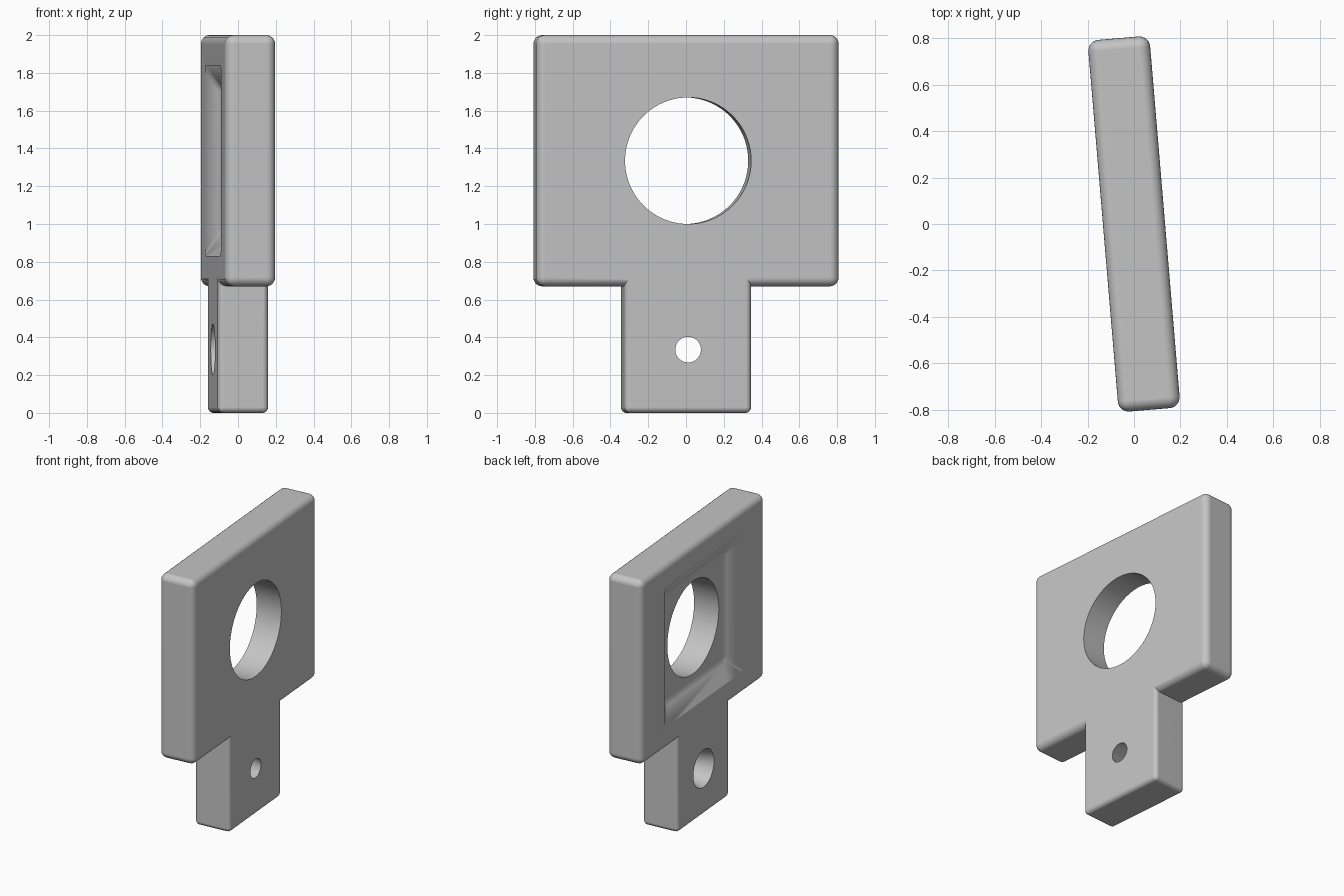
import bpy
import math
from mathutils import Matrix

cube = bpy.data.objects.get("Cube")
if cube:
    bpy.data.objects.remove(cube, do_unlink=True)

TURN = math.radians(4.8)   # whole plate is slightly turned about z
T = 0.267                  # plate thickness
HEAD_Z, STEM_Z = 1.335, 0.335

grey = bpy.data.materials.new("plain grey")
grey.use_nodes = True
COLOUR = (0.55, 0.55, 0.55, 1)
grey.diffuse_color = COLOUR
grey.node_tree.nodes["Principled BSDF"].inputs["Base Color"].default_value = COLOUR


def apply(obj, kind, **settings):
    mod = obj.modifiers.new(kind.title(), kind)
    for key, value in settings.items():
        setattr(mod, key, value)
    bpy.ops.object.select_all(action='DESELECT')
    obj.select_set(True)
    bpy.context.view_layer.objects.active = obj
    bpy.ops.object.modifier_apply(modifier=mod.name)


def rounded_box(name, size, z, radius):
    bpy.ops.mesh.primitive_cube_add(size=1)
    obj = bpy.context.object
    obj.name = name
    obj.data.transform(Matrix.Translation((0, 0, z)) @ Matrix.Diagonal((*size, 1)))
    obj.data.materials.append(grey)
    apply(obj, 'BEVEL', width=radius, segments=6, limit_method='ANGLE')
    return obj


def cutter(name, z, x0, x1, r0, r1, sides):
    """Tapered prism along x, radius r0 at x0 and r1 at x1."""
    bpy.ops.mesh.primitive_cone_add(vertices=sides, radius1=r0, radius2=r1, depth=x1 - x0)
    obj = bpy.context.object
    obj.name = name
    spin = Matrix.Rotation(math.pi / sides, 4, 'Z')
    obj.data.transform(Matrix.Translation(((x0 + x1) / 2, 0, z))
                       @ Matrix.Rotation(math.pi / 2, 4, 'Y') @ spin)
    obj.hide_render = True
    return obj


def combine(obj, other, operation):
    apply(obj, 'BOOLEAN', object=other, operation=operation, solver='EXACT')
    bpy.data.objects.remove(other, do_unlink=True)


# Broad head with a narrower stem under it
plate = rounded_box("holed_plate", (T, 1.607, 1.33), HEAD_Z, 0.047)
stem = rounded_box("stem", (T, 0.673, 0.9), 0.45, 0.03)
combine(plate, stem, 'UNION')

# Shallow square recess with sloping walls on the -x face
LIP = 0.02
DEPTH, TAPER = 0.08, 0.12
slope = TAPER / DEPTH
outer = 0.505 + LIP * slope
recess = cutter("recess_cutter", HEAD_Z, -T / 2 - LIP, -T / 2 + DEPTH,
                outer * math.sqrt(2), (0.505 - TAPER) * math.sqrt(2), 4)
apply(recess, 'BEVEL', width=0.03, segments=4, limit_method='ANGLE')
combine(plate, recess, 'DIFFERENCE')

# Round window through the head
window = cutter("window_cutter", HEAD_Z, -0.3, 0.3, 0.335, 0.335, 96)
combine(plate, window, 'DIFFERENCE')

# Tapered hole in the stem, wider on the -x side
flare = 0.067 / T * 0.05
hole = cutter("stem_hole_cutter", STEM_Z, -T / 2 - 0.05, T / 2 + 0.05,
              0.135 + flare, 0.068 - flare, 64)
combine(plate, hole, 'DIFFERENCE')

# Smooth rounded edges, flat faces stay flat
plate.rotation_euler.z = TURN
bpy.ops.object.select_all(action='DESELECT')
plate.select_set(True)
bpy.context.view_layer.objects.active = plate
bpy.ops.object.shade_smooth_by_angle(angle=math.radians(30))
normals = plate.modifiers.new("Weighted Normal", 'WEIGHTED_NORMAL')
normals.keep_sharp = True
